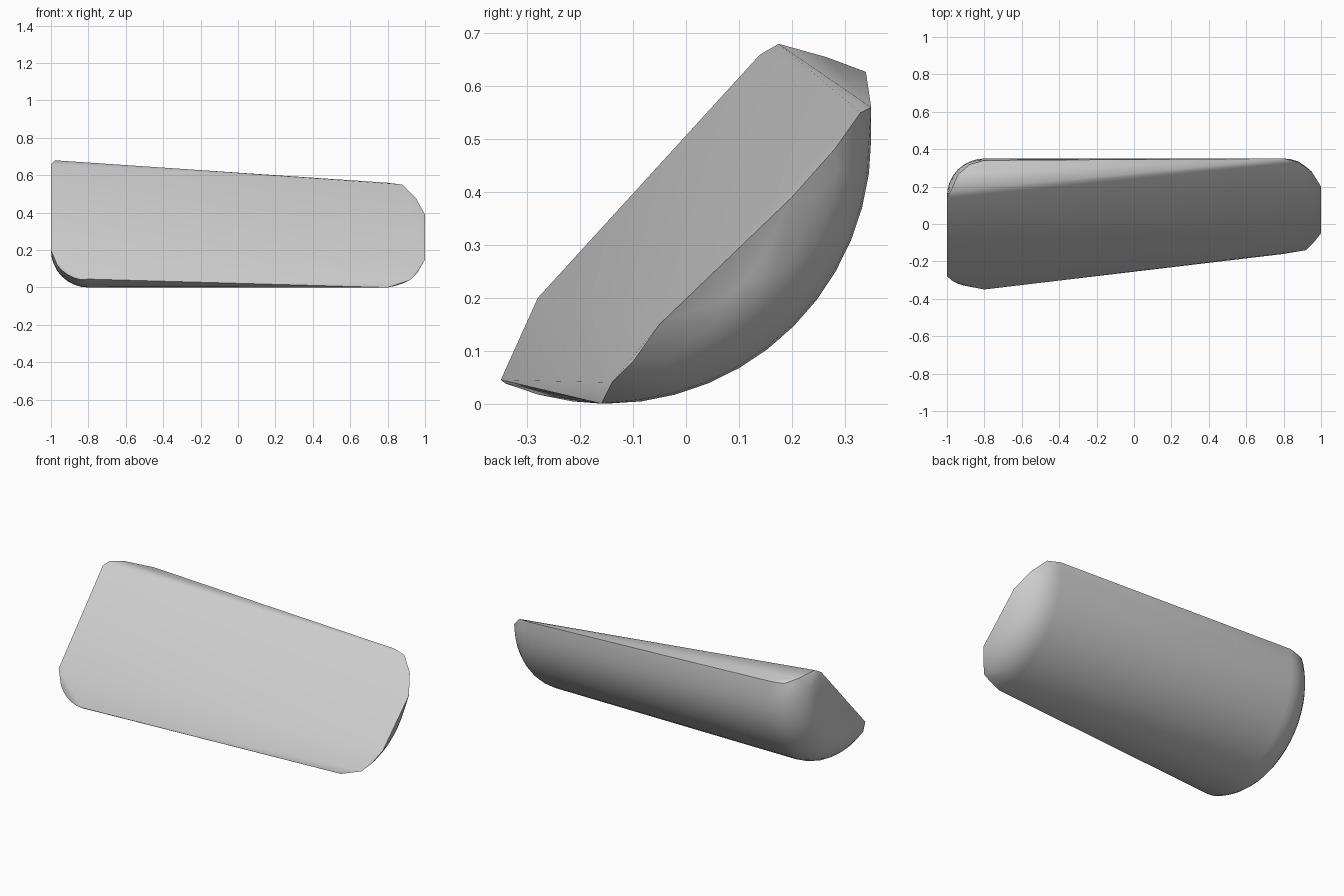
import bpy, bmesh, math

cube = bpy.data.objects.get("Cube")
if cube:
    bpy.data.objects.remove(cube, do_unlink=True)

# Round bar along x with filleted ends
AXIS_Y, AXIS_Z = -0.15, 0.5
RADIUS, FILLET = 0.5, 0.2


def kept(x, y, z):
    """True where the bar lies behind the sloping front cut and below the top cut."""
    front = -0.739 * y + 0.674 * z < 0.32 - 0.118 * (x + 1)
    top = z < 0.68 - 0.04 * x - 0.278 * y
    return front and top


points = []
for side in (-1, 1):
    for i in range(9):
        a = math.radians(90 * i / 8)
        x = side * (1 - FILLET + FILLET * math.sin(a))
        r = RADIUS - FILLET + FILLET * math.cos(a)
        for j in range(48):
            t = 2 * math.pi * j / 48
            p = (x, AXIS_Y + r * math.cos(t), AXIS_Z + r * math.sin(t))
            if kept(*p):
                points.append(p)

# Corners where the cuts meet the bar
points += [
    (-1, 0.14, 0.66), (-1, -0.28, 0.2), (-0.98, 0.175, 0.68),
    (-0.94, -0.32, 0.1), (-0.8, -0.35, 0.045),
    (-0.94, 0.265, 0.655), (-0.8, 0.34, 0.627),
    (0.8, 0.35, 0.56), (0.8, -0.16, 0.0),
    (0.88, 0.33, 0.55), (0.92, -0.14, 0.04),
    (0.95, 0.28, 0.48), (0.96, -0.1, 0.08),
    (1, 0.2, 0.39), (1, -0.05, 0.15),
]

# Wrap the points in a closed convex solid
bm = bmesh.new()
for p in points:
    bm.verts.new(p)
bmesh.ops.remove_doubles(bm, verts=bm.verts[:], dist=0.001)
bmesh.ops.convex_hull(bm, input=bm.verts[:])
loose = [v for v in bm.verts if not v.link_faces]
bmesh.ops.delete(bm, geom=loose, context='VERTS')
bmesh.ops.recalc_face_normals(bm, faces=bm.faces[:])

mesh = bpy.data.meshes.new("cut_round_block")
bm.to_mesh(mesh)
bm.free()
block = bpy.data.objects.new("cut_round_block", mesh)
bpy.context.collection.objects.link(block)

# Plain grey
grey = bpy.data.materials.new("light_grey")
grey.use_nodes = True
colour = (0.6, 0.6, 0.6, 1)
grey.diffuse_color = colour
grey.node_tree.nodes["Principled BSDF"].inputs["Base Color"].default_value = colour
mesh.materials.append(grey)

# Smooth round back, crisp cut edges
bpy.context.view_layer.objects.active = block
block.select_set(True)
bpy.ops.object.shade_smooth_by_angle(angle=math.radians(25))
